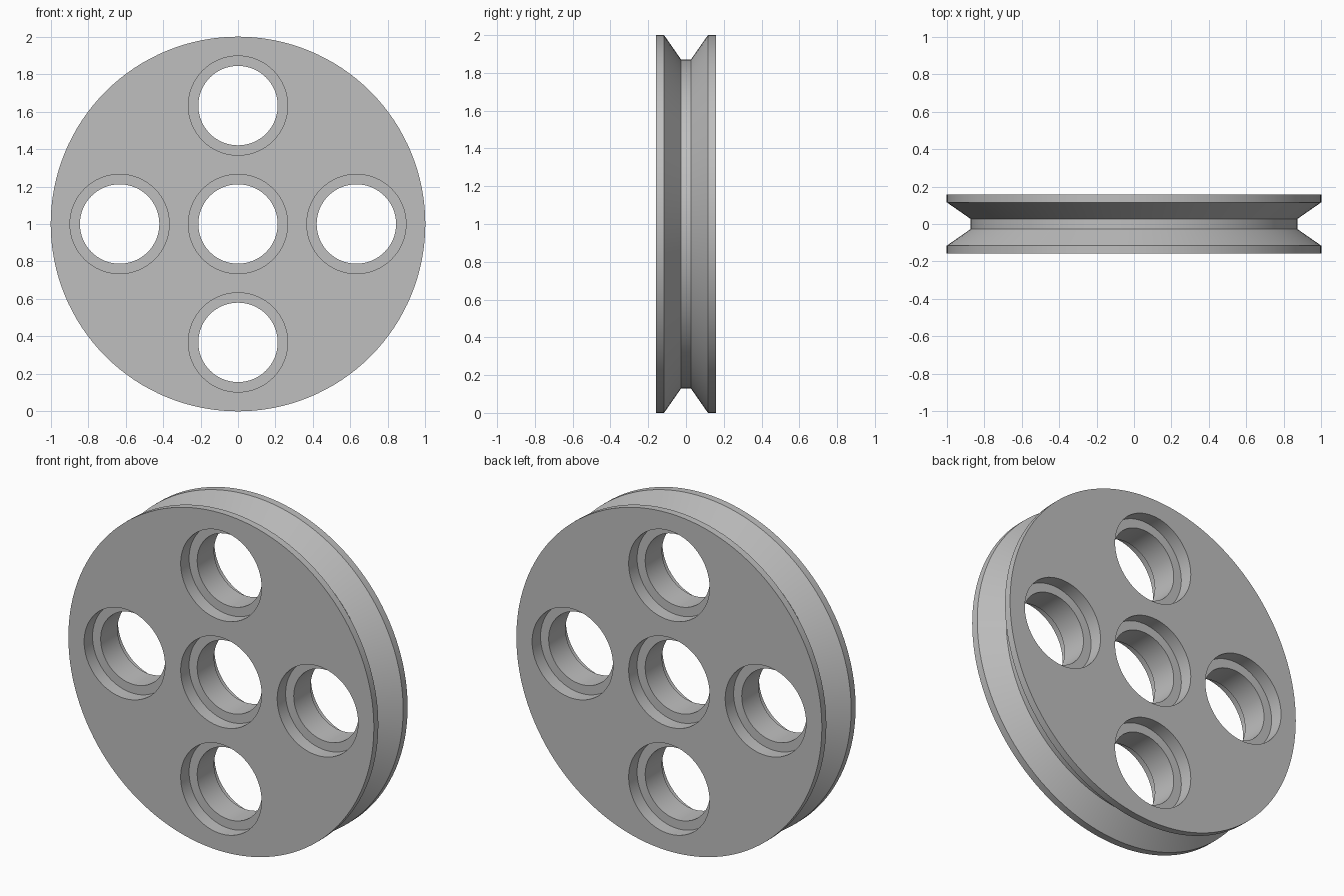
import bpy, bmesh, math
from mathutils import Vector

cube = bpy.data.objects.get("Cube")
if cube:
    bpy.data.objects.remove(cube, do_unlink=True)

HALF = 0.158         # half thickness of the wheel
STEP = 0.079         # half length of the narrow middle of each bore
HOLE_RING = 0.632    # distance of outer holes from the hub

metal = bpy.data.materials.new("plain_grey")
metal.use_nodes = True
grey = (0.52, 0.52, 0.52, 1)
metal.diffuse_color = grey
metal.node_tree.nodes["Principled BSDF"].inputs["Base Color"].default_value = grey


def lathe(bm, profile, center, sides):
    """Revolve (radius, y) points about the y axis and cap both ends."""
    rings = []
    for radius, y in profile:
        ring = []
        for i in range(sides):
            a = 2 * math.pi * i / sides
            offset = Vector((radius * math.cos(a), y, radius * math.sin(a)))
            ring.append(bm.verts.new(center + offset))
        rings.append(ring)
    for low, high in zip(rings, rings[1:]):
        for i in range(sides):
            j = (i + 1) % sides
            bm.faces.new((low[i], low[j], high[j], high[i]))
    bm.faces.new(rings[0])
    bm.faces.new(rings[-1])


def make_object(name, bm):
    bmesh.ops.recalc_face_normals(bm, faces=bm.faces)
    mesh = bpy.data.meshes.new(name)
    bm.to_mesh(mesh)
    bm.free()
    mesh.materials.append(metal)
    obj = bpy.data.objects.new(name, mesh)
    bpy.context.collection.objects.link(obj)
    return obj


def mirrored(half):
    """Complete a symmetric profile from its front half."""
    return half + [(r, -y) for r, y in reversed(half)]


hub = Vector((0, 0, 1))

# Wheel disc with a V groove around the rim
bm = bmesh.new()
lathe(bm, mirrored([(1, -HALF), (1, -0.116), (0.872, -0.027)]), hub, 128)
wheel = make_object("grooved_wheel", bm)

# Stepped bores: hub hole and four holes around it
bore = mirrored([(0.265, -HALF - 0.1), (0.265, -STEP), (0.212, -STEP)])
bm = bmesh.new()
for x, z in ((0, 0), (1, 0), (-1, 0), (0, 1), (0, -1)):
    lathe(bm, bore, hub + HOLE_RING * Vector((x, 0, z)), 64)
cutter = make_object("bore_cutter", bm)
cutter.hide_render = True

# Cut the bores and drop the cutter
cut = wheel.modifiers.new("bores", 'BOOLEAN')
cut.operation = 'DIFFERENCE'
cut.solver = 'EXACT'
cut.object = cutter
bpy.ops.object.select_all(action='DESELECT')
wheel.select_set(True)
bpy.context.view_layer.objects.active = wheel
bpy.ops.object.modifier_apply(modifier=cut.name)
bpy.data.objects.remove(cutter, do_unlink=True)

bpy.ops.object.shade_smooth_by_angle(angle=math.radians(25))
